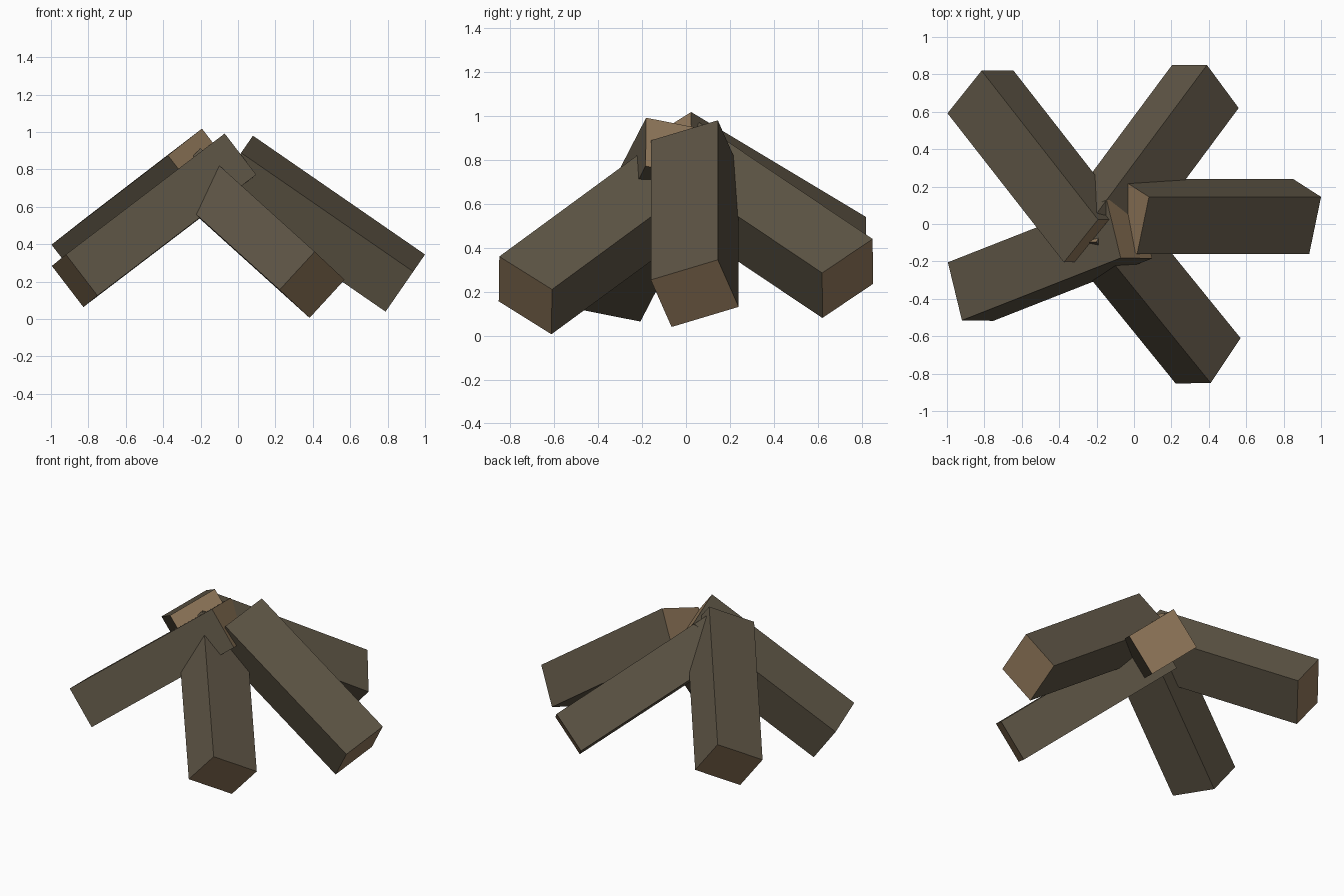
import bpy, bmesh
from mathutils import Vector, Matrix

cube = bpy.data.objects.get("Cube")
if cube:
    bpy.data.objects.remove(cube, do_unlink=True)

LENGTH, WIDTH, DEPTH = 1.118, 0.325, 0.277


def material(name, rgb):
    mat = bpy.data.materials.new(name)
    mat.use_nodes = True
    mat.diffuse_color = (*rgb, 1)
    mat.node_tree.nodes["Principled BSDF"].inputs["Base Color"].default_value = (*rgb, 1)
    return mat


bark = material("dark_bark", (0.112, 0.091, 0.060))
cut_wood = material("cut_wood", (0.285, 0.190, 0.105))


def log(name, foot, lean, side):
    """Square log from its upper foot corner, running along lean, with its width towards side."""
    along = Vector(lean).normalized()
    across = Vector(side)
    across = (across - along * across.dot(along)).normalized()
    down = along.cross(across)
    if down.z > 0:
        down.negate()
    size = (across * WIDTH, down * DEPTH, along * LENGTH)
    centre = Vector(foot) + sum(size, Vector()) / 2
    frame = Matrix(size).transposed().to_4x4()
    frame.translation = centre

    bm = bmesh.new()
    bmesh.ops.create_cube(bm, size=1, matrix=frame)
    bmesh.ops.recalc_face_normals(bm, faces=bm.faces[:])
    # Sawn ends show the paler wood
    for face in bm.faces:
        face.material_index = int(abs(face.normal.dot(along)) > 0.9)
    mesh = bpy.data.meshes.new(name)
    bm.to_mesh(mesh)
    bm.free()
    mesh.materials.append(bark)
    mesh.materials.append(cut_wood)
    obj = bpy.data.objects.new(name, mesh)
    bpy.context.collection.objects.link(obj)


# Five logs leaning together over the fire
log("left_log", (1.0, 0.145, 0.345), (-0.92, 0, 0.635), (-0.065, -0.305, -0.09))
log("front_left_log", (0.41, -0.85, 0.36), (-0.612, 0.754, 0.553), (0.16, 0.24, -0.15))
log("back_left_log", (0.39, 0.85, 0.44), (-0.587, -0.79, 0.53), (0.17, -0.23, -0.155))
log("back_right_log", (-0.815, 0.82, 0.54), (0.625, -0.80, 0.48), (-0.185, -0.23, -0.145))
log("front_right_log", (-0.92, -0.515, 0.345), (0.84, 0.33, 0.64), (-0.08, 0.31, -0.065))
